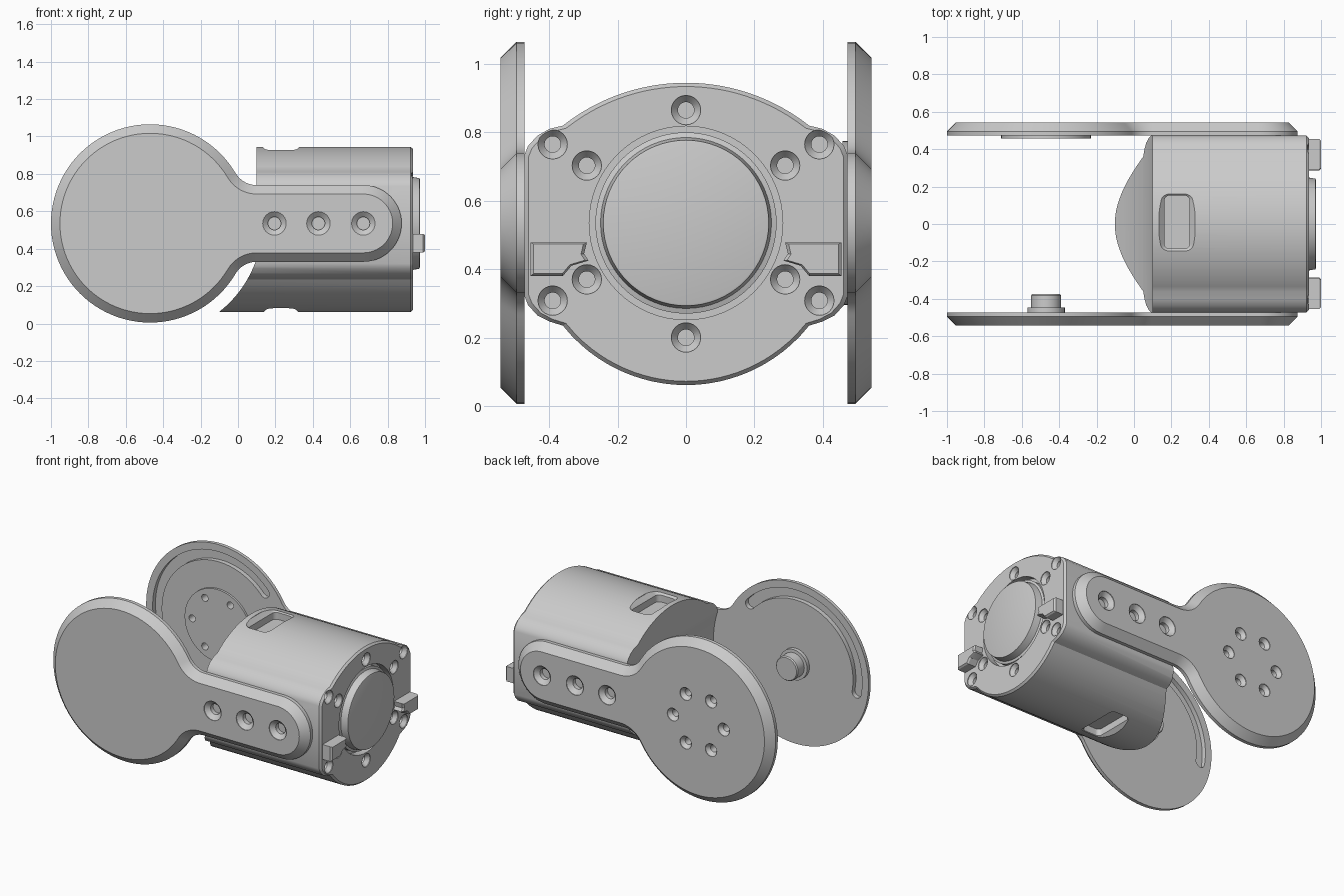
import bpy, bmesh, math
from mathutils import Vector

if "Cube" in bpy.data.objects:
    bpy.data.objects.remove(bpy.data.objects["Cube"])

grey = bpy.data.materials.new("light_grey")
grey.use_nodes = True
grey.diffuse_color = (0.6, 0.6, 0.6, 1)
grey.node_tree.nodes["Principled BSDF"].inputs["Base Color"].default_value = (0.6, 0.6, 0.6, 1)

HUB = Vector((-0.47, 0, 0.535))   # hinge axis
AXIS_Z = HUB.z
SIDE = 0.472                      # inner face of the side plates


def loft(name, sections):
    """Solid through matching closed loops of points."""
    bm = bmesh.new()
    rings = [[bm.verts.new(p) for p in s] for s in sections]
    n = len(rings[0])
    for a, b in zip(rings, rings[1:]):
        for i in range(n):
            bm.faces.new((a[i], a[(i + 1) % n], b[(i + 1) % n], b[i]))
    bm.faces.new(rings[0][::-1])
    bm.faces.new(rings[-1])
    bmesh.ops.recalc_face_normals(bm, faces=bm.faces)
    me = bpy.data.meshes.new(name)
    bm.to_mesh(me)
    bm.free()
    me.materials.append(grey)
    ob = bpy.data.objects.new(name, me)
    bpy.context.collection.objects.link(ob)
    return ob


def turned(name, centre, axis, profile, n=32):
    """Lathe solid from (radius, distance along axis) pairs."""
    c, a = Vector(centre), Vector(axis)
    u = a.orthogonal().normalized()
    v = a.cross(u)
    turn = [2 * math.pi * i / n for i in range(n)]
    return loft(name, [[c + a * t + r * (u * math.cos(k) + v * math.sin(k)) for k in turn]
                       for r, t in profile])


def activate(ob):
    bpy.ops.object.select_all(action="DESELECT")
    ob.select_set(True)
    bpy.context.view_layer.objects.active = ob


def cut(target, cutter, keep=False):
    mod = target.modifiers.new("cut", "BOOLEAN")
    mod.operation, mod.solver, mod.object = "DIFFERENCE", "EXACT", cutter
    activate(target)
    bpy.ops.object.modifier_apply(modifier=mod.name)
    if not keep:
        bpy.data.objects.remove(cutter)


def screw_hole(centre, axis, r, depth):
    """Countersunk hole cutter; axis points into the part."""
    return turned("cutter", centre, axis,
                  [(r, -0.02), (r, 0.004), (r * 0.55, 0.028), (r * 0.55, depth)], 24)


def arc(cx, cz, r, a0, a1, n):
    return [(cx + r * math.cos(math.radians(a0 + (a1 - a0) * i / n)),
             cz + r * math.sin(math.radians(a0 + (a1 - a0) * i / n))) for i in range(n + 1)]


# Motor body: domed top and bottom, flat sides, chamfered end
def dome(z, r, sign):
    ys = [0.36 * i / 14 for i in range(15)]
    return [(y, z - sign * (r - math.sqrt(r * r - y * y))) for y in ys]


half = dome(0.945, 0.58, 1) + [(0.40, 0.81), (0.435, 0.79), (0.462, 0.76), (SIDE, 0.735)]
half += [(SIDE, 0.32), (0.462, 0.295), (0.435, 0.265), (0.40, 0.247)] + dome(0.061, 0.46, -1)[::-1]
outline = half + [(-y, z) for y, z in half[-2:0:-1]]


def body_ring(x, s):
    return [(x, y * s, 0.503 + (z - 0.503) * s) for y, z in outline]


body = loft("motor_body", [body_ring(-0.2, 1), body_ring(0.922, 1), body_ring(0.935, 0.975)])

# Clearance for the hinge, and square end above it
cut(body, turned("cutter", HUB - Vector((0, 0.7, 0)), (0, 1, 0), [(0.6, 0), (0.6, 1.4)], 96))
square = [(-0.6, -0.7), (0.1, -0.7), (0.1, 0.7), (-0.6, 0.7)]
cut(body, loft("cutter", [[(x, y, z) for x, y in square] for z in (AXIS_Z, 1.2)]))


# Rounded pockets on top and bottom
def pocket_ring(inset, z):
    pts = []
    r = 0.045 - inset * 0.6
    for k, (sx, sy) in enumerate(((1, 1), (-1, 1), (-1, -1), (1, -1))):
        pts += arc(0.23 + sx * (0.096 - inset - r), 0.01 + sy * (0.17 - inset - r),
                   r, 90 * k, 90 * k + 90, 6)
    return [(x, y, z) for x, y in pts]


for surface, floor in ((0.96, 0.87), (0.04, 0.13)):
    step = (floor - surface) / 2
    cut(body, loft("cutter", [pocket_ring(0, surface - step), pocket_ring(0, surface + step * 0.4),
                              pocket_ring(0.028, surface + step), pocket_ring(0.028, floor)]))

# End face: ring groove and screws
cut(body, turned("cutter", (0.96, 0, AXIS_Z), (-1, 0, 0), [(0.283, 0), (0.283, 0.075)], 64))
turned("end_cap", (0.87, 0, AXIS_Z), (1, 0, 0),
       [(0.265, 0), (0.265, 0.05), (0.25, 0.055), (0.242, 0.1), (0.236, 0.102)], 64)
end_screws = [(0, 0.865), (0, 0.2)]
for s in (-1, 1):
    end_screws += [(s * 0.39, 0.765), (s * 0.39, 0.308), (s * 0.29, 0.703), (s * 0.29, 0.37)]
for y, z in end_screws:
    cut(body, screw_hole((0.935, y, z), (-1, 0, 0), 0.043, 0.05))

# Connector tabs on the end face
tab = [(0.455, 0.478), (0.29, 0.478), (0.298, 0.445), (0.285, 0.425),
       (0.335, 0.41), (0.36, 0.38), (0.455, 0.38)]
for side, s in (("left", 1), ("right", -1)):
    def tab_ring(x, k):
        return [(x, s * (0.375 + (y - 0.375) * k), 0.435 + (z - 0.435) * k) for y, z in tab]
    loft(side + "_connector_tab", [tab_ring(0.92, 1), tab_ring(0.99, 1), tab_ring(1.0, 0.88)])


# Side plates: disc blended into a round-ended arm, bevelled outside
def plate_ring(y, d):
    r, w, f = 0.53 - d, 0.205 - d, 0.132 + d
    cx, cz = 0.1, 0.205 + 0.132
    meet = math.degrees(math.atan2(cz, cx - HUB.x))
    up = arc(0.67, 0, w, 0, 90, 14) + arc(cx, cz, f, 270, 180 + meet, 12)
    up += arc(HUB.x, 0, r, meet, 180, 40)[1:]
    return [(x, y, AXIS_Z + z) for x, z in up + [(x, -z) for x, z in up[-2:0:-1]]]


def groove_ring(y):
    r, w, a0, a1 = 0.45, 0.033, 42, 190
    pts = arc(HUB.x, AXIS_Z, r + w, a0, a1, 40)
    for a, start in ((a1, a1), (a0, a0 + 180)):
        t = math.radians(a)
        pts += arc(HUB.x + r * math.cos(t), AXIS_Z + r * math.sin(t), w, start, start + 180, 8)[1:-1]
        if a == a1:
            pts += arc(HUB.x, AXIS_Z, r - w, a1, a0, 40)
    return [(x, y, z) for x, z in pts]


plates = {}
for name, s in (("front", -1), ("back", 1)):
    plate = loft(name + "_side_plate", [plate_ring(s * SIDE, 0), plate_ring(s * 0.495, 0),
                                        plate_ring(s * 0.543, 0.048)])
    cut(plate, loft("cutter", [groove_ring(s * (SIDE - 0.02)), groove_ring(s * (SIDE + 0.03))]))
    for x in (0.195, 0.43, 0.67):
        cut(plate, screw_hole((x, s * 0.543, AXIS_Z), (0, -s, 0), 0.063, 0.055))
    plates[name] = plate

# Hinge pin on the front plate
turned("hinge_pin", HUB + Vector((0, -SIDE - 0.01, 0)), (0, 1, 0),
       [(0.1, 0), (0.1, 0.035), (0.08, 0.036), (0.08, 0.1), (0.074, 0.108)])

# Output horn on the back plate, bolted through with six screws
horn = turned("output_horn", HUB + Vector((0, SIDE, 0)), (0, -1, 0), [(0.24, 0), (0.24, 0.014)], 48)
for i in range(6):
    a = math.radians(60 * i)
    at = HUB + Vector((0.185 * math.cos(a), 0.543, 0.185 * math.sin(a)))
    hole = screw_hole(at, (0, -1, 0), 0.042, 0.12)
    cut(plates["back"], hole, keep=True)
    cut(horn, hole)

# Smooth curved faces, keep the edges crisp
for ob in list(bpy.context.collection.objects):
    if ob.type == "MESH" and ob.data.materials and ob.data.materials[0] == grey:
        activate(ob)
        bpy.ops.object.shade_smooth_by_angle(angle=math.radians(25))
